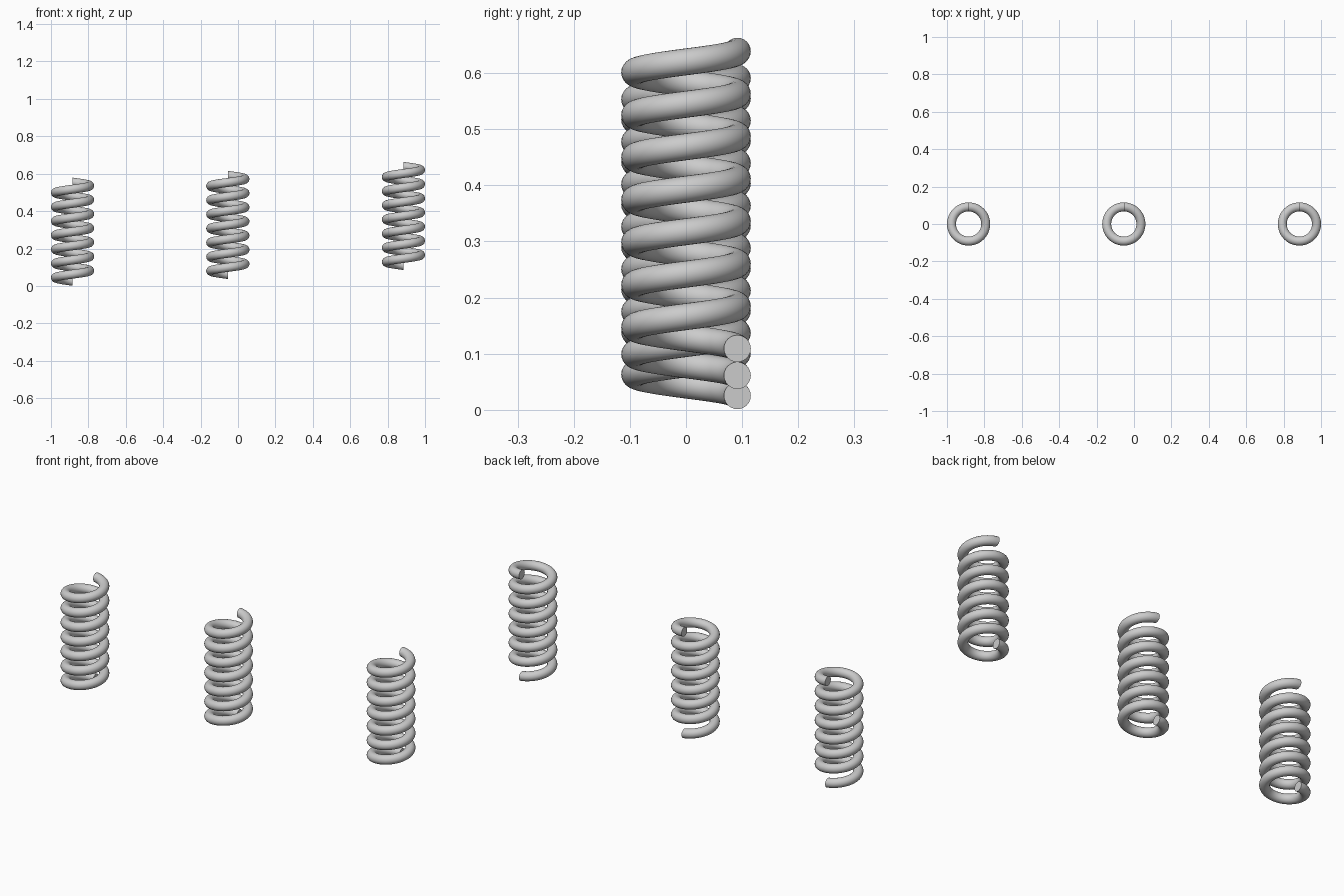
import bpy, bmesh
from math import sin, cos, tau, radians

if "Cube" in bpy.data.objects:
    bpy.data.objects.remove(bpy.data.objects["Cube"])

COIL_R, WIRE_R = 0.0915, 0.024
TURNS, PITCH = 7, 0.0757
STEPS, SIDES = 48, 24


def make_spring(name, x, z):
    bm = bmesh.new()
    rings = []
    # upright wire section swept along the helix, starting at the back
    for i in range(TURNS * STEPS + 1):
        a = tau * i / STEPS
        rise = WIRE_R + PITCH * i / STEPS
        ring = []
        for j in range(SIDES):
            b = tau * j / SIDES
            r = COIL_R + WIRE_R * cos(b)
            ring.append(bm.verts.new((-r * sin(a), r * cos(a), rise + WIRE_R * sin(b))))
        rings.append(ring)
    for lower, upper in zip(rings, rings[1:]):
        for j in range(SIDES):
            k = (j + 1) % SIDES
            bm.faces.new((lower[j], lower[k], upper[k], upper[j]))
    # flat wire ends
    bm.faces.new(rings[0])
    bm.faces.new(rings[-1])
    bmesh.ops.recalc_face_normals(bm, faces=bm.faces[:])
    mesh = bpy.data.meshes.new(name)
    bm.to_mesh(mesh)
    bm.free()
    ob = bpy.data.objects.new(name, mesh)
    bpy.context.collection.objects.link(ob)
    ob.location = (x, 0, z)
    bpy.ops.object.select_all(action='DESELECT')
    ob.select_set(True)
    bpy.context.view_layer.objects.active = ob
    bpy.ops.object.shade_smooth_by_angle(angle=radians(40))


# three identical springs at stepped heights
make_spring("left_spring", -0.8845, 0.001)
make_spring("middle_spring", -0.0545, 0.037)
make_spring("right_spring", 0.8845, 0.085)
